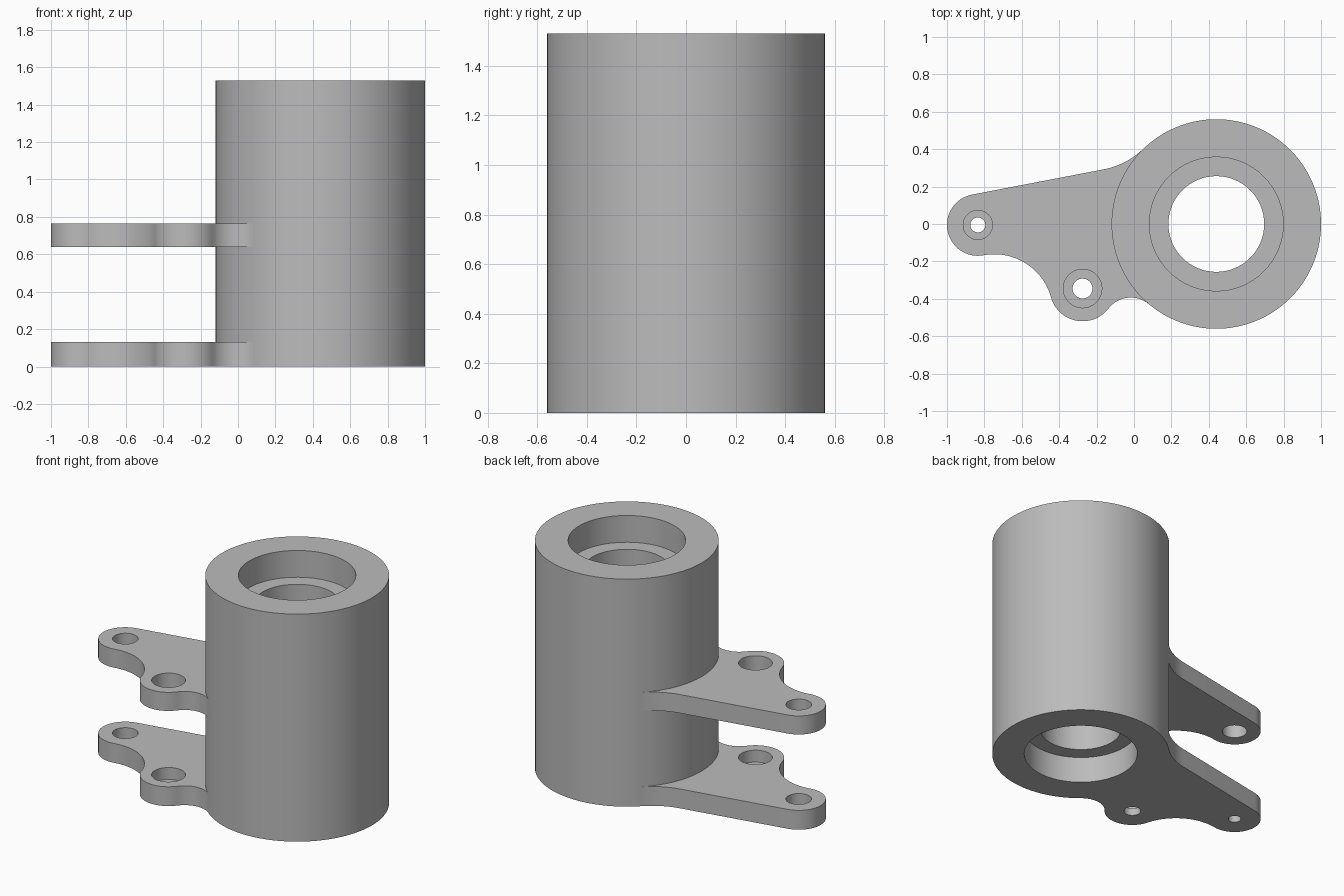
import bpy, bmesh, math
from mathutils import Vector

if "Cube" in bpy.data.objects:
    bpy.data.objects.remove(bpy.data.objects["Cube"])

BARREL, BARREL_R, HEIGHT = Vector((0.44, 0)), 0.56, 1.53
TIP, TIP_R = Vector((-0.835, -0.005)), 0.165
LUG, LUG_R = Vector((-0.275, -0.345)), 0.175

steel = bpy.data.materials.new("steel grey")
steel.diffuse_color = (0.5, 0.5, 0.5, 1)
steel.use_nodes = True
steel.node_tree.nodes["Principled BSDF"].inputs["Base Color"].default_value = steel.diffuse_color


def prism(name, pts, z0, z1):
    """Extrude a closed 2D outline from z0 to z1."""
    bm = bmesh.new()
    face = bm.faces.new([bm.verts.new((p[0], p[1], z0)) for p in pts])
    up = bmesh.ops.extrude_face_region(bm, geom=[face])["geom"]
    bmesh.ops.translate(bm, vec=(0, 0, z1 - z0),
                        verts=[v for v in up if isinstance(v, bmesh.types.BMVert)])
    bmesh.ops.recalc_face_normals(bm, faces=bm.faces)
    mesh = bpy.data.meshes.new(name)
    bm.to_mesh(mesh)
    bm.free()
    mesh.materials.append(steel)
    ob = bpy.data.objects.new(name, mesh)
    bpy.context.collection.objects.link(ob)
    return ob


def arc(c, r, a0, a1, n):
    return [c + r * Vector((math.cos(a), math.sin(a)))
            for a in (a0 + (a1 - a0) * i / n for i in range(n + 1))]


def disc(name, c, r, z0, z1, n=96):
    return prism(name, arc(c, r, 0, math.tau, n)[:-1], z0, z1)


def combine(target, tool, operation):
    """Apply a boolean and discard the tool."""
    mod = target.modifiers.new("boolean", 'BOOLEAN')
    mod.operation, mod.object, mod.solver = operation, tool, 'EXACT'
    bpy.context.view_layer.objects.active = target
    bpy.ops.object.modifier_apply(modifier=mod.name)
    bpy.data.objects.remove(tool)


def angle(a, b):
    d = b - a
    return math.atan2(d.y, d.x)


def fillet_centre(c1, r1, c2, r2):
    """Point at r1 from c1 and r2 from c2, right of the way from c1 to c2."""
    d = c2 - c1
    along = (r1 * r1 - r2 * r2 + d.length_squared) / (2 * d.length)
    off = math.sqrt(r1 * r1 - along * along)
    u = d.normalized()
    return c1 + along * u + off * Vector((u.y, -u.x))


def arm_outline():
    # fillet between the straight back edge and the barrel
    R = 0.42
    slope = math.atan(0.192)
    n = Vector((-math.sin(slope), math.cos(slope)))
    u = Vector((n.y, -n.x))
    base = TIP + n * (TIP_R + R)
    w = base - BARREL
    t = -w.dot(u) - math.sqrt(w.dot(u) ** 2 - w.length_squared + (BARREL_R + R) ** 2)
    back = base + u * t
    # fillets tip-to-lug and lug-to-barrel
    web_r, root_r = 0.315, 0.15
    web = fillet_centre(TIP, TIP_R + web_r, LUG, LUG_R + web_r)
    root = fillet_centre(LUG, LUG_R + root_r, BARREL, BARREL_R + root_r)
    pts = arc(back, R, angle(back, BARREL), angle(back, back - n), 16)
    pts += arc(TIP, TIP_R, angle(TIP, TIP + n), angle(TIP, web) % math.tau, 32)
    pts += arc(web, web_r, angle(web, TIP), angle(web, LUG), 24)[1:]
    pts += arc(LUG, LUG_R, angle(LUG, web) % math.tau,
               angle(LUG, root) % math.tau, 32)[1:]
    pts += arc(root, root_r, angle(root, LUG) % math.tau, angle(root, BARREL), 16)[1:]
    # close inside the barrel wall
    pts += arc(BARREL, 0.47, angle(BARREL, root) % math.tau,
               angle(BARREL, back) % math.tau, 12)
    return pts


# Barrel with two bracket arms
body = disc("bracket_barrel", BARREL, BARREL_R, 0, HEIGHT, 128)
outline = arm_outline()
for z0, z1 in ((0, 0.13), (0.64, 0.765)):
    combine(body, prism("arm", outline, z0, z1), 'UNION')

# Main bore, with a wider counterbore at each end
bores = [(BARREL, 0.256, -0.1, HEIGHT + 0.1),
         (BARREL, 0.358, -0.1, 0.18),
         (BARREL, 0.358, HEIGHT - 0.18, HEIGHT + 0.1)]
# Pin holes: wide through the upper arm, stepped in the lower arm
for c, wide, narrow in ((TIP, 0.078, 0.04), (LUG, 0.103, 0.053)):
    bores += [(c, wide, 0.6, 0.8), (c, wide, 0.05, 0.2), (c, narrow, -0.1, 0.1)]
for c, r, z0, z1 in bores:
    combine(body, disc("bore", c, r, z0, z1, 64), 'DIFFERENCE')

bpy.ops.object.select_all(action='DESELECT')
body.select_set(True)
bpy.context.view_layer.objects.active = body
bpy.ops.object.shade_smooth_by_angle(angle=math.radians(30))
